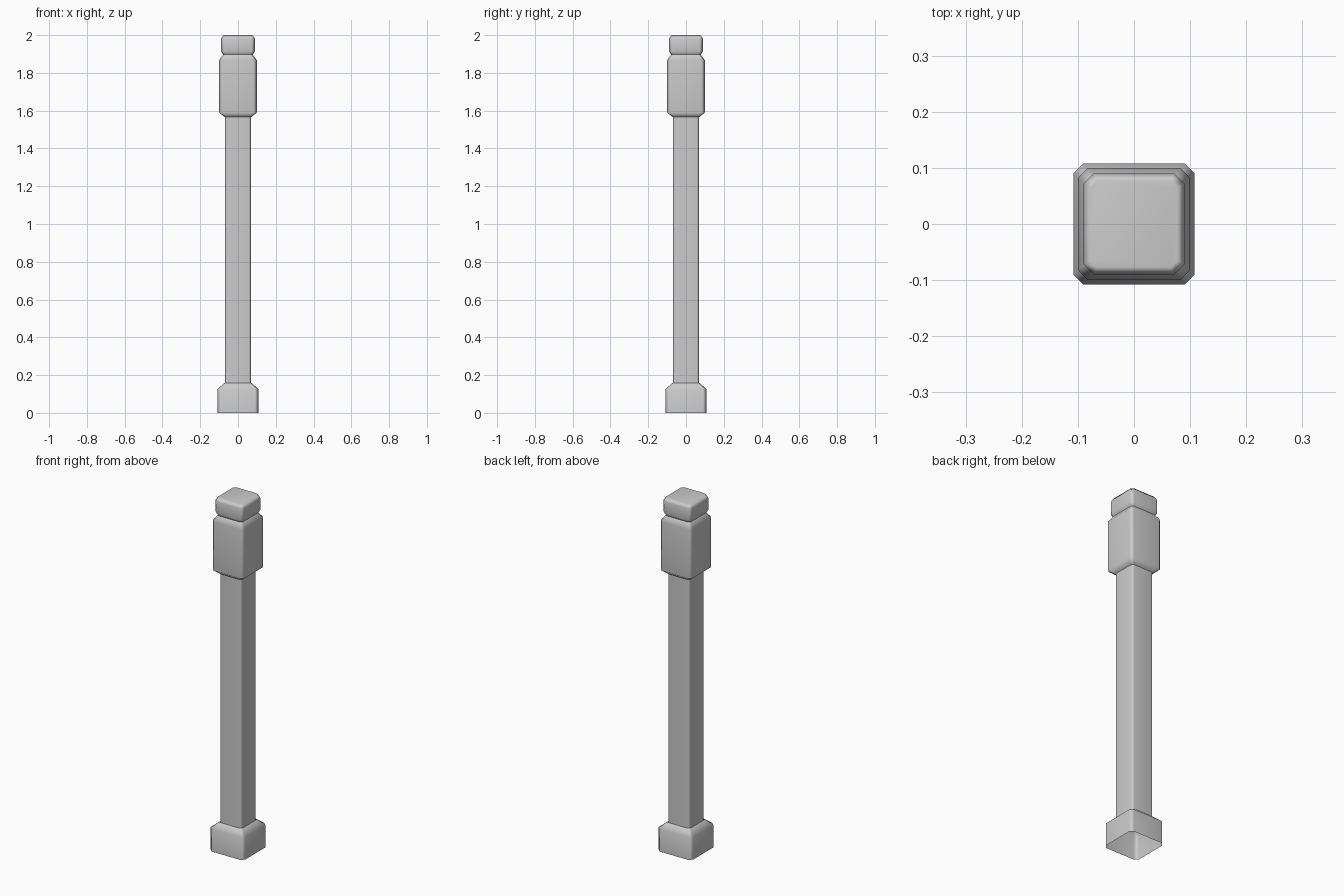
import bpy, bmesh

cube = bpy.data.objects.get("Cube")
if cube:
    bpy.data.objects.remove(cube)

stone = bpy.data.materials.new("grey_stone")
stone.use_nodes = True
GREY = (0.6, 0.6, 0.6, 1)
stone.diffuse_color = GREY
stone.node_tree.nodes["Principled BSDF"].inputs["Base Color"].default_value = GREY


def ring(bm, half, cut, z):
    """Square with clipped corners, counter-clockwise."""
    a, b = half, half - cut
    outline = [(a, -b), (a, b), (b, a), (-b, a), (-a, b), (-a, -b), (-b, -a), (b, -a)]
    return [bm.verts.new((x, y, z)) for x, y in outline]


def loft(name, sections, closed_top=False):
    """Skin a stack of (half width, corner cut, height) sections."""
    bm = bmesh.new()
    rings = [ring(bm, *s) for s in sections]
    for low, high in zip(rings, rings[1:]):
        for i in range(8):
            j = (i + 1) % 8
            bm.faces.new((low[i], low[j], high[j], high[i]))
    if closed_top:
        bm.faces.new(rings[-1])
    mesh = bpy.data.meshes.new(name)
    bm.to_mesh(mesh)
    bm.free()
    mesh.materials.append(stone)
    mesh.shade_smooth()
    obj = bpy.data.objects.new(name, mesh)
    bpy.context.collection.objects.link(obj)
    # keep the broad faces flat and the chamfers soft
    obj.modifiers.new("Weighted Normal", 'WEIGHTED_NORMAL')
    return obj


# Hollow foot, open underneath
loft("base", [(0.108, 0.018, 0), (0.108, 0.018, 0.127), (0.072, 0.012, 0.158)])

# Long plain post
loft("shaft", [(0.07, 0.012, 0.156), (0.07, 0.012, 1.568)])

# Wide block near the top, chamfered at both ends
loft("upper_block", [(0.07, 0.012, 1.566), (0.1, 0.018, 1.59),
                     (0.1, 0.018, 1.867), (0.078, 0.012, 1.897)])

# Small finishing cap
loft("top_cap", [(0.078, 0.012, 1.897), (0.09, 0.018, 1.915),
                 (0.09, 0.018, 1.98), (0.077, 0.012, 2.0)], closed_top=True)
